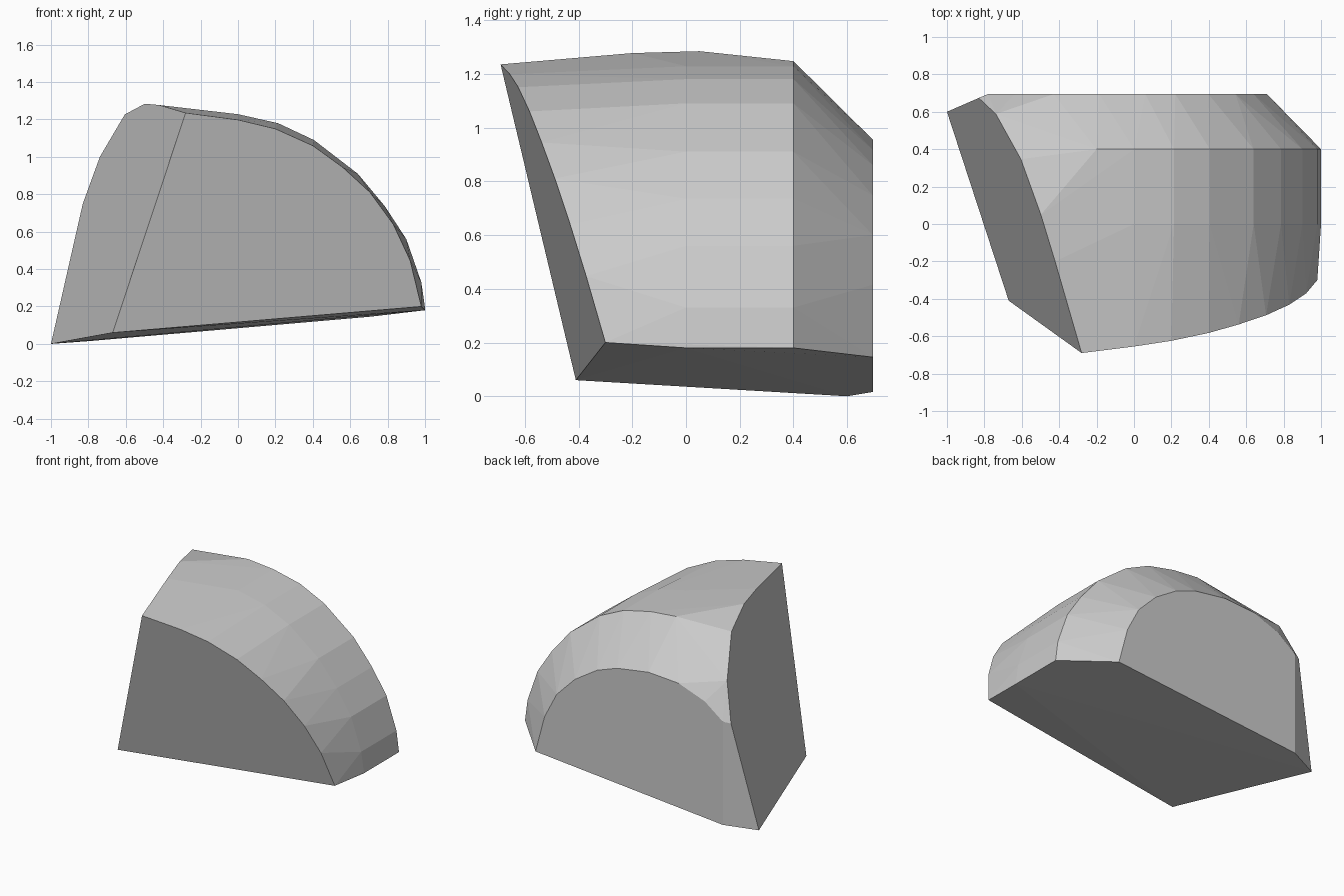
import bpy, bmesh, math
from mathutils import Vector

if "Cube" in bpy.data.objects:
    bpy.data.objects.remove(bpy.data.objects["Cube"])


def plane(a, b, c):
    """Point and normal of the plane through three points."""
    a, b, c = Vector(a), Vector(b), Vector(c)
    return a, (b - a).cross(c - a)


def snap(p, pl, axis):
    """Move p along one axis until it lies on the plane."""
    p = Vector(p)
    origin, n = pl
    p[axis] -= (p - origin).dot(n) / n[axis]
    return p


# Main corners and the flat cuts between them
low_left = (-1.0, 0.6, 0.0)
low_front = (-0.67, -0.41, 0.06)
peak = (-0.28, -0.69, 1.235)
bottom = plane(low_left, low_front, (1.0, 0.4, 0.18))
front = plane(low_front, peak, (0.98, -0.3, 0.2))
left = plane(low_left, low_front, peak)

points = [Vector(low_left), Vector(low_front), Vector(peak)]

# Arched edge of the front face (x, z)
for x, z in [(0.98, 0.2), (0.92, 0.447), (0.83, 0.64), (0.706, 0.81),
             (0.56, 0.944), (0.4, 1.06), (0.2, 1.15), (0, 1.198)]:
    points.append(snap((x, 0, z), front, 1))

# Main arch, constant along the middle of the body (x, z)
arch = [(1.0, 0.18), (0.98, 0.33), (0.9, 0.56), (0.786, 0.735), (0.64, 0.91),
        (0.406, 1.09), (0.214, 1.18), (0, 1.228), (-0.2, 1.247)]
for x, z in arch:
    points.append(Vector((x, 0.4, z)))
    points.append(Vector((x, 0.0, z)))
points.append(snap((1.0, 0, 0), bottom, 2))

# Curved edge of the slanted left face (y, z)
for y, z in [(-0.2, 1.277), (0.05, 1.284), (0.347, 1.227),
             (0.588, 1.0), (0.674, 0.75)]:
    points.append(snap((0, y, z), left, 0))

# Smaller arch of the back face (x, z)
for x, z in [(0.638, 0.415), (0.542, 0.6), (0.3975, 0.747), (0.221, 0.86),
             (0.061, 0.917), (-0.187, 0.955), (-0.428, 0.94),
             (-0.636, 0.865), (-0.78, 0.757)]:
    points.append(Vector((x, 0.695, z)))
for x in (0.71, -0.78):
    points.append(snap((x, 0.695, 0), bottom, 2))

# Solid body wrapped around the edges
bm = bmesh.new()
for p in points:
    bm.verts.new(p)
hull = bmesh.ops.convex_hull(bm, input=bm.verts[:])
loose = {g for g in hull["geom_interior"] + hull["geom_unused"]
         if isinstance(g, bmesh.types.BMVert)}
bmesh.ops.delete(bm, geom=list(loose), context="VERTS")
bmesh.ops.dissolve_limit(bm, angle_limit=math.radians(1.0),
                         verts=bm.verts[:], edges=bm.edges[:])
bmesh.ops.recalc_face_normals(bm, faces=bm.faces[:])

mesh = bpy.data.meshes.new("domed_block")
bm.to_mesh(mesh)
bm.free()
block = bpy.data.objects.new("domed_block", mesh)
bpy.context.collection.objects.link(block)

grey = bpy.data.materials.new("light grey")
grey.diffuse_color = (0.6, 0.6, 0.6, 1)
grey.use_nodes = True
grey.node_tree.nodes["Principled BSDF"].inputs["Base Color"].default_value = grey.diffuse_color
mesh.materials.append(grey)
